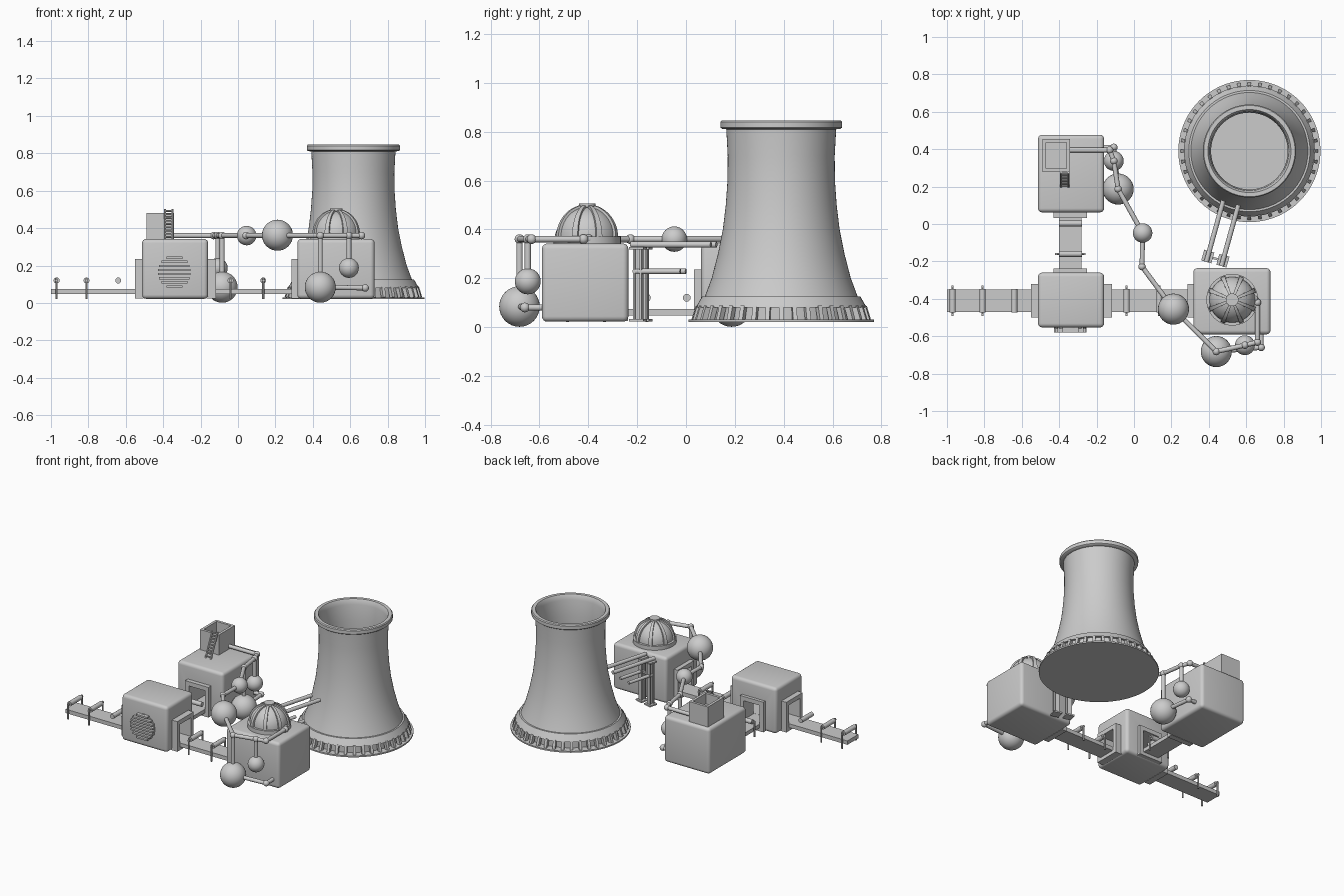
import bpy, bmesh, math
from mathutils import Vector, Matrix

if "Cube" in bpy.data.objects:
    bpy.data.objects.remove(bpy.data.objects["Cube"])


def finish(bm, name, smooth=True):
    bmesh.ops.recalc_face_normals(bm, faces=bm.faces[:])
    me = bpy.data.meshes.new(name)
    bm.to_mesh(me)
    bm.free()
    ob = bpy.data.objects.new(name, me)
    bpy.context.collection.objects.link(ob)
    if smooth:
        bpy.ops.object.select_all(action='DESELECT')
        ob.select_set(True)
        bpy.context.view_layer.objects.active = ob
        bpy.ops.object.shade_smooth_by_angle(angle=math.radians(35))
    return ob


def add_box(bm, x, y, z, mat=Matrix()):
    lo, hi = Vector((x[0], y[0], z[0])), Vector((x[1], y[1], z[1]))
    m = mat @ Matrix.Translation((lo + hi) / 2) @ Matrix.Diagonal((*(hi - lo), 1))
    bmesh.ops.create_cube(bm, size=1, matrix=m)


def add_rod(bm, a, b, r, seg=16):
    a, b = Vector(a), Vector(b)
    d = b - a
    m = Matrix.Translation((a + b) / 2) @ d.to_track_quat('Z', 'Y').to_matrix().to_4x4()
    bmesh.ops.create_cone(bm, cap_ends=True, segments=seg, radius1=r, radius2=r, depth=d.length, matrix=m)


def add_ball(bm, p, r, seg=32):
    bmesh.ops.create_uvsphere(bm, u_segments=seg, v_segments=seg // 2, radius=r,
                              matrix=Matrix.Translation(p))


def lathe(name, profile, centre, seg=64):
    bm = bmesh.new()
    vs = [bm.verts.new((r, 0, z)) for r, z in profile]
    es = [bm.edges.new(p) for p in zip(vs, vs[1:])]
    bmesh.ops.spin(bm, geom=vs + es, cent=(0, 0, 0), axis=(0, 0, 1), angle=2 * math.pi, steps=seg)
    bmesh.ops.remove_doubles(bm, verts=bm.verts[:], dist=1e-5)
    ob = finish(bm, name)
    ob.location = centre
    return ob


def cut(ob, name, boxes):
    for i, b in enumerate(boxes):
        bm = bmesh.new()
        add_box(bm, *b)
        c = finish(bm, f"{name}_{i}", False)
        c.hide_render = c.hide_viewport = True
        mod = ob.modifiers.new("opening", 'BOOLEAN')
        mod.object = c
        mod.solver = 'EXACT'


def building(name, x, y, z, tunnels):
    bm = bmesh.new()
    add_box(bm, x, y, z)
    bmesh.ops.bevel(bm, geom=bm.edges[:], offset=0.022, segments=4, profile=0.5, affect='EDGES')
    ob = finish(bm, name)
    cut(ob, name + "_cutter", tunnels)


def door_frame(name, axis, lo, hi, c):
    # axis: direction the doorway faces; c: centre across
    bm = bmesh.new()
    for s in [((c - .09, c - .062), (.025, .235)), ((c + .062, c + .09), (.025, .235)),
              ((c - .062, c + .062), (.205, .235)), ((c - .062, c + .062), (.025, .05))]:
        if axis == 'X':
            add_box(bm, (lo, hi), s[0], s[1])
        else:
            add_box(bm, s[0], (lo, hi), s[1])
    finish(bm, name, False)


# Buildings with tunnels for the conveyors
DZ = (.05, .205)
building("assembly_building", (-.513, -.16), (-.553, -.26), (.022, .342),
         [((-.6, -.1), (-.472, -.348), DZ), ((-.402, -.278), (-.42, -.2), DZ)])
building("storage_building", (-.513, -.16), (.062, .477), (.022, .342), [((-.402, -.278), (0, .3), DZ)])
building("reactor_building", (.317, .73), (-.59, -.236), (.022, .342), [((.2, .5), (-.472, -.348), DZ)])
door_frame("assembly_left_door", 'X', -.55, -.505, -.41)
door_frame("assembly_right_door", 'X', -.168, -.118, -.41)
door_frame("assembly_back_door", 'Y', -.268, -.238, -.34)
door_frame("storage_front_door", 'Y', .032, .07, -.34)
door_frame("reactor_left_door", 'X', .287, .325, -.41)

# Round front grille
bm = bmesh.new()
add_rod(bm, (-.34, -.54, .165), (-.34, -.558, .165), .086, 40)
for i in range(8):
    dz = -.077 + i * .022
    w = math.sqrt(.088 ** 2 - dz ** 2)
    add_box(bm, (-.34 - w, -.34 + w), (-.58, -.55), (.165 + dz - .006, .165 + dz + .006))
finish(bm, "front_grille")

# Roof hopper and ladder
bm = bmesh.new()
add_box(bm, (-.488, -.342), (.278, .455), (.335, .482))
hopper = finish(bm, "roof_hopper", False)
cut(hopper, "hopper_cutter", [((-.47, -.36), (.296, .437), (.41, .6))])
bm = bmesh.new()
for x in (-.39, -.35):
    add_rod(bm, (x, .2, .34), (x, .275, .5), .006, 8)
for i in range(9):
    t = (i + .7) / 9.2
    add_rod(bm, (-.39, .2 + .075 * t, .34 + .16 * t), (-.35, .2 + .075 * t, .34 + .16 * t), .005, 8)
finish(bm, "roof_ladder")

# Conveyor belts
bm = bmesh.new()
add_box(bm, (-1, .45), (-.47, -.35), (.048, .075))
add_box(bm, (-.4, -.28), (-.36, .28), (.048, .0745))
finish(bm, "conveyor_belts", False)

# Rollers over the belts, with posts on most of them
bm = bmesh.new()
stations = [('X', -.97, 1), ('X', -.81, 1), ('X', -.64, 0), ('X', -.04, 1), ('X', .135, 1),
            ('Y', -.16, 1), ('Y', .003, 0)]
for axis, p, posts in stations:
    c = -.41 if axis == 'X' else -.34
    at = (lambda s, z: (p, c + s, z)) if axis == 'X' else (lambda s, z: (c + s, p, z))
    add_rod(bm, at(-.062, .12), at(.062, .12), .016)
    if posts:
        add_rod(bm, at(-.082, .12), at(.082, .12), .006, 8)
    for s in (-.076, .076) if posts else ():
        add_rod(bm, at(s, .02), at(s, .13), .006, 8)
finish(bm, "conveyor_rollers")

# Reactor dome with collar, ribs and cap
DC = Vector((.525, -.405, .34))
arc = [(.122 * math.cos(a), .03 + .122 * math.sin(a)) for a in [i * math.pi / 24 for i in range(13)]]
lathe("reactor_dome", [(0, 0), (.138, 0), (.138, .03), (.122, .03)] + arc[1:-1] + [(0, .152)], DC, 48)
bm = bmesh.new()
for k in range(8):
    rot = Matrix.Translation(DC) @ Matrix.Rotation(math.pi / 4 * k + math.pi / 8, 4, 'Z')
    rings = []
    for i in range(12):
        a = i * math.pi / 24
        w = .013 * (1 - .5 * i / 11)
        rings.append([bm.verts.new(rot @ Vector((r * math.cos(a), s * w, .03 + r * math.sin(a))))
                      for r, s in ((.118, -1), (.132, -1), (.132, 1), (.118, 1))])
    for p, q in zip(rings, rings[1:]):
        for j in range(4):
            bm.faces.new((p[j], p[j - 1], q[j - 1], q[j]))
finish(bm, "dome_ribs")
lathe("dome_cap", [(0, .14), (.026, .14), (.026, .15), (.034, .152), (.034, .166), (0, .166)], DC, 32)

# Cooling tower: shell, basin and louvre posts
TC = Vector((.617, .39, 0))
outer = [(.313, .125), (.285, .2), (.259, .3), (.239, .4), (.227, .5), (.22, .6), (.219, .7), (.225, .81)]
inner = [(r - .014, z) for r, z in reversed(outer)]
lathe("tower_shell", [(.335, .08), (.35, .08), (.324, .125)] + outer
      + [(.243, .812), (.249, .817), (.249, .84), (.244, .846), (.222, .846), (.218, .84)]
      + inner + [(.335, .08)], TC, 72)
lathe("tower_basin", [(0, .02), (.38, .02), (.38, .03), (0, .03)], TC, 72)
lathe("tower_inner_wall", [(.328, .03), (.328, .09)], TC, 72)
bm = bmesh.new()
for k in range(40):
    m = (Matrix.Translation(TC) @ Matrix.Rotation(math.tau * k / 40, 4, 'Z')
         @ Matrix.Translation((.348, 0, .055)) @ Matrix.Rotation(-.3, 4, 'Y'))
    add_box(bm, (-.012, .012), (-.009, .009), (-.028, .03), m)
finish(bm, "tower_posts", False)

# Pipe rack between reactor and tower
M = Matrix.Translation((.435, -.185, 0)) @ Matrix.Rotation(math.radians(-15.5), 4, 'Z')
bm = bmesh.new()
for s in (-.042, .042):
    add_box(bm, (s - .006, s + .006), (-.014, .014), (.03, .325), M)
    for y in (-.014, .014):
        add_box(bm, (s - .015, s + .015), (y - .004, y + .004), (.03, .325), M)
    for z in (.022, .318):
        add_box(bm, (s - .028, s + .028), (-.03, .03), (z, z + .01), M)
    add_rod(bm, M @ Vector((s, -.03, .338)), M @ Vector((s, .31, .338)), .013)
    add_rod(bm, M @ Vector((s, -.02, .228)), M @ Vector((s, .18, .228)), .011)
add_box(bm, (-.042, .042), (-.006, .006), (.22, .232), M)
finish(bm, "pipe_rack")

# Storage tanks
tanks = [((.44, -.682, .084), .083), ((.593, -.648, .187), .053), ((.211, -.455, .362), .083),
         ((.046, -.048, .36), .052), ((-.085, .187, .084), .083), ((-.108, .337, .187), .053)]
bm = bmesh.new()
for p, r in tanks:
    add_ball(bm, p, r)
finish(bm, "spherical_tanks")

# Pipework: each route gets rods and ball joints
H = .36
routes = [
    [(.645, -.40, H), (.66, -.42, H), (.66, -.632, H), (.593, -.648, H), (.44, -.682, H),
     (.211, -.455, H), (.043, -.228, H), (.046, -.048, H), (-.085, .187, H), (-.108, .337, H),
     (-.13, .395, H), (-.35, .395, H)],
    [(.44, -.682, H), tanks[0][0]],
    [(.593, -.648, H), tanks[1][0]],
    [(-.085, .187, H), tanks[4][0]],
    [(-.108, .337, H), tanks[5][0]],
    [tanks[0][0], (.68, -.66, .08), (.68, -.58, .08)],
    [tanks[4][0], (-.108, .41, .08), (-.17, .41, .08)],
]
bm = bmesh.new()
for pts in routes:
    for a, b in zip(pts, pts[1:]):
        add_rod(bm, a, b, .013)
    for p in pts[:-1]:
        add_ball(bm, p, .02, 16)
finish(bm, "pipework")
